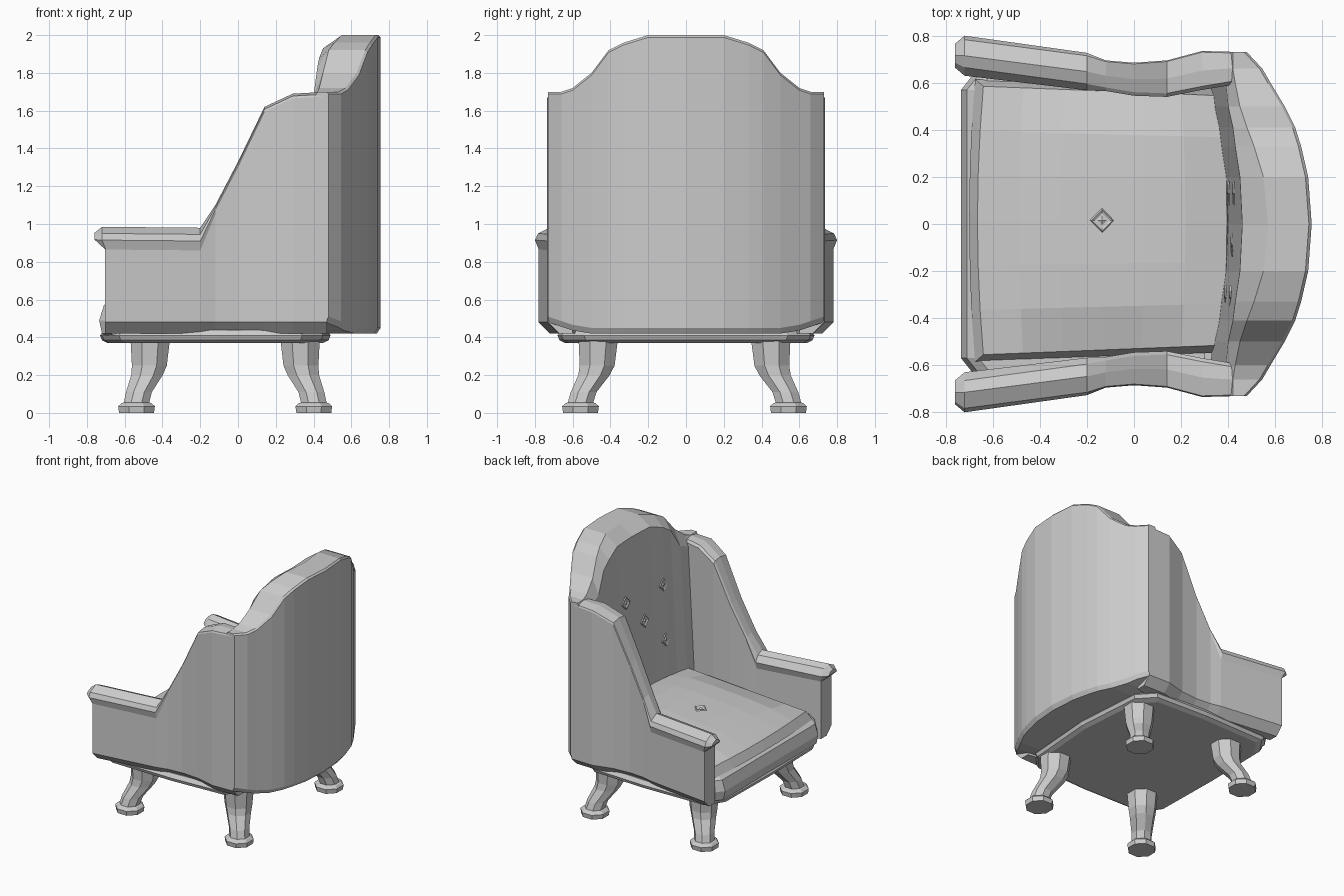
import bpy, bmesh, math
from mathutils import Vector

cube = bpy.data.objects.get("Cube")
if cube:
    bpy.data.objects.remove(cube, do_unlink=True)

grey = bpy.data.materials.new("plain grey")
grey.use_nodes = True
grey.diffuse_color = (0.6, 0.6, 0.6, 1)
grey.node_tree.nodes["Principled BSDF"].inputs["Base Color"].default_value = grey.diffuse_color


def finish(name, bm):
    bmesh.ops.recalc_face_normals(bm, faces=bm.faces)
    mesh = bpy.data.meshes.new(name)
    bm.to_mesh(mesh)
    bm.free()
    mesh.materials.append(grey)
    obj = bpy.data.objects.new(name, mesh)
    bpy.context.collection.objects.link(obj)
    return obj


def loft(name, rings, start_caps=None):
    """Skin a row of closed rings and cap both ends; the first cap may be split."""
    bm = bmesh.new()
    rows = [[bm.verts.new(p) for p in ring] for ring in rings]
    count = len(rows[0])
    for a, b in zip(rows, rows[1:]):
        for i in range(count):
            j = (i + 1) % count
            bm.faces.new((a[i], a[j], b[j], b[i]))
    for cap in start_caps or [range(count)]:
        bm.faces.new([rows[0][i] for i in cap])
    bm.faces.new(rows[-1])
    return finish(name, bm)


# Curved back with a rolled crest: y, outer x, top z, crest front x, panel top x, panel drop
half = [(0, .755, 2, .57, .46, .07), (.2, .74, 2, .55, .45, .07), (.33, .71, 1.96, .51, .43, .08),
        (.41, .685, 1.92, .48, .42, .09), (.5, .64, 1.8, .45, .40, .12),
        (.6, .58, 1.72, .43, .39, .08), (.66, .545, 1.7, .42, .39, .06), (.73, .48, 1.7, .42, .39, .06)]
stations = [(-s[0], *s[1:]) for s in reversed(half[1:])] + half
rings = []
for y, outer, top, crest, panel, drop in stations:
    low = .42 + max(0, abs(y) - .55) * .33
    profile = [(outer - .02, low), (outer, low + .03), (outer, top - .012), (outer - .012, top),
               (crest, top), (panel, top - drop), (panel - .065, .6), (panel - .065, low)]
    rings.append([(x, y, z) for x, z in profile])
loft("backrest", rings)

# Arms sweeping up into wings: x, inner y, outer y, top z, lip overhang
arm_path = [(-.72, .65, .78, .985, .02), (-.2, .58, .715, .98, .012),
            (-.12, .565, .695, 1.1, 0), (0, .545, .685, 1.33, 0), (.14, .54, .695, 1.62, 0),
            (.29, .57, .735, 1.69, 0), (.47, .6, .73, 1.7, 0)]
for side, label in ((1, "left"), (-1, "right")):
    rings = []
    for x, inner, outer, top, lip in arm_path:
        drop, lip_drop = (.12, .07) if lip else (.05, .025)
        body = max(x, -.7)
        rings.append([(px, side * py, pz) for px, py, pz in (
            (body, inner, .42), (body, outer - .06, .42), (body, outer, .48),
            (body, outer, top - drop), (x, outer + lip, top - lip_drop),
            (x, outer + lip * .4 - .005, top - lip_drop * .5),
            (x, (inner + outer) / 2, top), (x, inner + .015, top - lip_drop * .3),
            (x, inner - lip, top - lip_drop), (body, inner, top - drop))])
    # Blunt nose of the arm roll
    mid = side * .715
    nose = []
    for i, (x, y, z) in enumerate(rings[0]):
        rolled = 4 <= i <= 8
        nose.append((-.76, mid + (y - mid) * .6, .92 + (z - .92) * .5) if rolled else (x - .003, y, z))
    loft(label + "_arm", [nose] + rings, [(0, 1, 2, 3, 9), (3, 4, 8, 9), (4, 5, 6, 7, 8)])


def slab(name, plan, layers):
    """Stack inset copies of a plan: each layer is height and inset."""
    rings = []
    cx = sum(p[0] for p in plan) / len(plan)
    for z, inset in layers:
        ring = []
        for x, y in plan:
            v = Vector((x - cx, y))
            v -= Vector((math.copysign(inset, v.x) if abs(v.x) > .1 else 0,
                         math.copysign(inset, y) if abs(y) > .1 else 0))
            ring.append((v.x + cx, v.y, z))
        rings.append(ring)
    return loft(name, rings)


# Base plate under the seat
left_side = [(-.73, 0), (-.72, .54), (-.63, .67), (-.1, .68), (.34, .66), (.45, .54), (.49, 0)]
plan = left_side + [(x, -y) for x, y in reversed(left_side[1:-1])]
slab("base_plate", plan, [(.37, .04), (.385, .01), (.41, 0), (.44, .02)])

# Padded rail along the front of the seat
profile = [(-.67, .39), (-.72, .42), (-.735, .49), (-.71, .57), (-.66, .6), (.3, .6), (.3, .39)]
loft("seat_rail", [[(x + max(0, abs(y) - .57) * .8, y, z) for x, z in profile]
                   for y in (-.63, -.57, 0, .57, .63)])

# Seat cushion with a crowned top, narrower and higher at the rear
bm = bmesh.new()
bmesh.ops.create_grid(bm, x_segments=6, y_segments=6, size=1)
for v in bm.verts:
    u, w = v.co.x, v.co.y
    crown = (1 - u ** 4) * (1 - w ** 4)
    bulge = .025 * u * (1 - w * w)
    v.co = (-.135 + .505 * u + bulge, .015 + w * (.55 - .02 * u), .7 + .045 * u + .058 * crown)
skirt = bmesh.ops.extrude_edge_only(bm, edges=[e for e in bm.edges if e.is_boundary])
for v in [g for g in skirt["geom"] if isinstance(g, bmesh.types.BMVert)]:
    v.co.x += math.copysign(.035, v.co.x + .135)
    v.co.y += math.copysign(.03, v.co.y)
    v.co.z = .59
bmesh.ops.holes_fill(bm, edges=[e for e in bm.edges if e.is_boundary])
finish("seat_cushion", bm)


# Diamond tufting buttons: shallow ring with a raised centre
def button(name, spot, rotation):
    bm = bmesh.new()
    steps = ((.052, 0), (.045, .007), (.032, .001), (.02, .001))
    rows = []
    for radius, height in steps:
        rows.append([bm.verts.new((radius * math.cos(k * math.pi / 2),
                                   radius * math.sin(k * math.pi / 2), height)) for k in range(4)])
    tip = bm.verts.new((0, 0, .009))
    for a, b in zip(rows, rows[1:]):
        for k in range(4):
            bm.faces.new((a[k], a[k - 1], b[k - 1], b[k]))
    for k in range(4):
        bm.faces.new((rows[-1][k], rows[-1][k - 1], tip))
    obj = finish(name, bm)
    obj.location = spot
    obj.rotation_euler = rotation


button("seat_button", (-.135, .015, .759), (0, 0, 0))
tilt = (0, math.radians(-87.2), 0)
middle_y, middle_z = -.09, 1.25
for i, (dy, dz) in enumerate([(0, 0), (.22, .22), (-.22, .2), (.22, -.22), (-.22, -.22)]):
    y, z = middle_y + dy, middle_z + dz
    x = .393 + .065 * (z - .6) / 1.33 - .07 * abs(y)
    button("back_button_%d" % (i + 1), (x, y, z), tilt)

# Four splayed legs: height, outward shift, radius
leg_profile = [(0, .085, .1), (.035, .085, .105), (.05, .085, .088), (.055, .085, .073),
               (.11, .07, .074), (.2, .02, .09), (.25, .005, .1), (.38, 0, .112)]
for sx, front in ((-1, "front"), (1, "back")):
    for sy, label in ((1, "left"), (-1, "right")):
        rings = []
        for z, out, radius in leg_profile:
            cx, cy = -.068 + sx * (.397 + out * .85), -.008 + sy * (.457 + out * 1.1)
            angles = [math.pi / 4 * (k + .5) for k in range(8)]
            rings.append([(cx + radius * math.cos(a), cy + radius * math.sin(a), z) for a in angles])
        loft("%s_%s_leg" % (front, label), rings)
